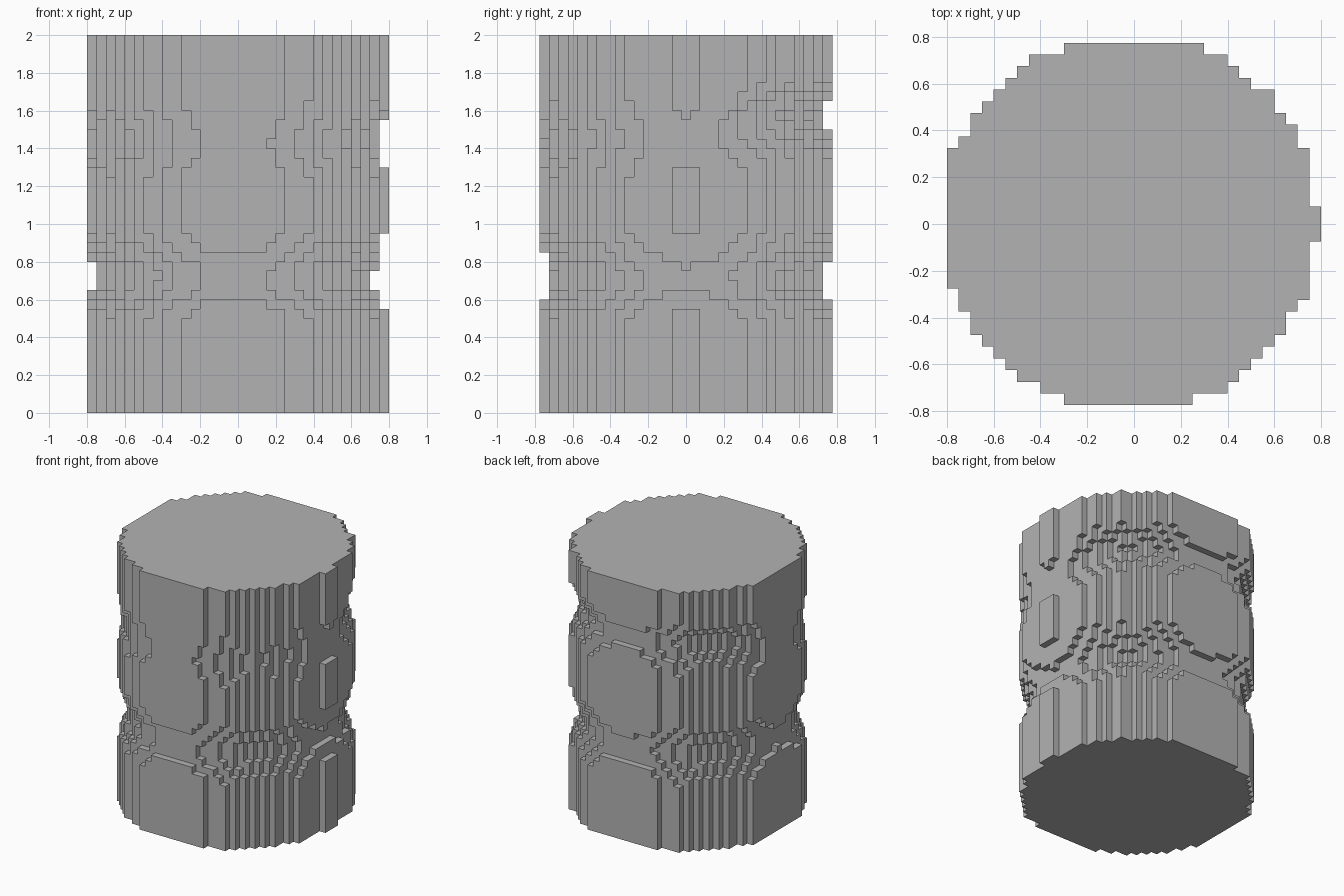
import bpy
import bmesh
import math
from mathutils import Vector

cube = bpy.data.objects.get("Cube")
if cube:
    bpy.data.objects.remove(cube, do_unlink=True)

STEP = 0.05
COLS, ROWS, LAYERS = 32, 31, 40
RADIUS = 0.803
CENTRE_X, CENTRE_Y = -0.02, 0.005

# Stepped outline of the drum: blocks left and right of the middle, row by row from the front
LEFT = [6, 8, 10, 11, 12, 13, 14, 14, 15, 15] + [16] * 12 + [15, 14, 14, 13, 12, 11, 10, 9, 6]
RIGHT = ([5, 8, 9, 10, 11, 12, 13, 13, 14, 15] + [15] * 4 + [16] * 3 + [15] * 5
         + [14, 14, 13, 12, 12, 10, 9, 8, 6])


def groove(z, centre, below, above, depth):
    """Depth of a soft rounded groove at height z."""
    reach = below if z < centre else above
    offset = min(abs(z - centre) / reach, 1.0)
    return depth * (1 + math.cos(math.pi * offset)) / 2


def smooth(value):
    value = max(0.0, min(1.0, value))
    return value * value * (3 - 2 * value)


def is_solid(col, row, layer):
    """True where the grooved drum fills a block of the grid."""
    if not (0 <= row < ROWS and 0 <= layer < LAYERS):
        return False
    if not COLS // 2 - LEFT[row] <= col < COLS // 2 + RIGHT[row]:
        return False
    x = (col + 0.5 - COLS / 2) * STEP - CENTRE_X
    y = (row + 0.5 - ROWS / 2) * STEP - CENTRE_Y
    z = (layer + 0.5) * STEP
    dist = math.hypot(x, y)
    facing = (y / max(dist, STEP)) ** 2
    back = smooth((y - 0.05) / 0.4)
    # Lower groove is deeper at front and back; upper one climbs and deepens at the back
    cut = groove(z, 0.705, 0.22, 0.29, 0.067 + 0.015 * facing)
    cut += groove(z, 1.43 + 0.145 * back, 0.23, 0.23 - 0.03 * back, 0.025 + 0.05 * back)
    return cut < 0.001 or dist <= RADIUS - cut


def build_blocks(name, material):
    """Make the outer faces of all solid blocks."""
    solid = {(i, j, k) for i in range(COLS) for j in range(ROWS) for k in range(LAYERS)
             if is_solid(i, j, k)}
    bm = bmesh.new()
    verts = {}

    def corner(point):
        key = tuple(point)
        if key not in verts:
            i, j, k = key
            verts[key] = bm.verts.new(((i - COLS / 2) * STEP, (j - ROWS / 2) * STEP, k * STEP))
        return verts[key]

    for cell in solid:
        for axis in range(3):
            u, v = (axis + 1) % 3, (axis + 2) % 3
            for side in (0, 1):
                neighbour = list(cell)
                neighbour[axis] += 1 if side else -1
                if tuple(neighbour) in solid:
                    continue
                ring = []
                for du, dv in ((0, 0), (1, 0), (1, 1), (0, 1)):
                    point = list(cell)
                    point[axis] += side
                    point[u] += du
                    point[v] += dv
                    ring.append(corner(point))
                bm.faces.new(ring if side else ring[::-1])

    mesh = bpy.data.meshes.new(name)
    bm.to_mesh(mesh)
    bm.free()
    mesh.materials.append(material)
    obj = bpy.data.objects.new(name, mesh)
    bpy.context.collection.objects.link(obj)
    return obj


# Plain grey
grey = bpy.data.materials.new("plain_grey")
grey.use_nodes = True
colour = (0.45, 0.45, 0.45, 1.0)
grey.diffuse_color = colour
grey.node_tree.nodes["Principled BSDF"].inputs["Base Color"].default_value = colour

build_blocks("grooved_block_drum", grey)
